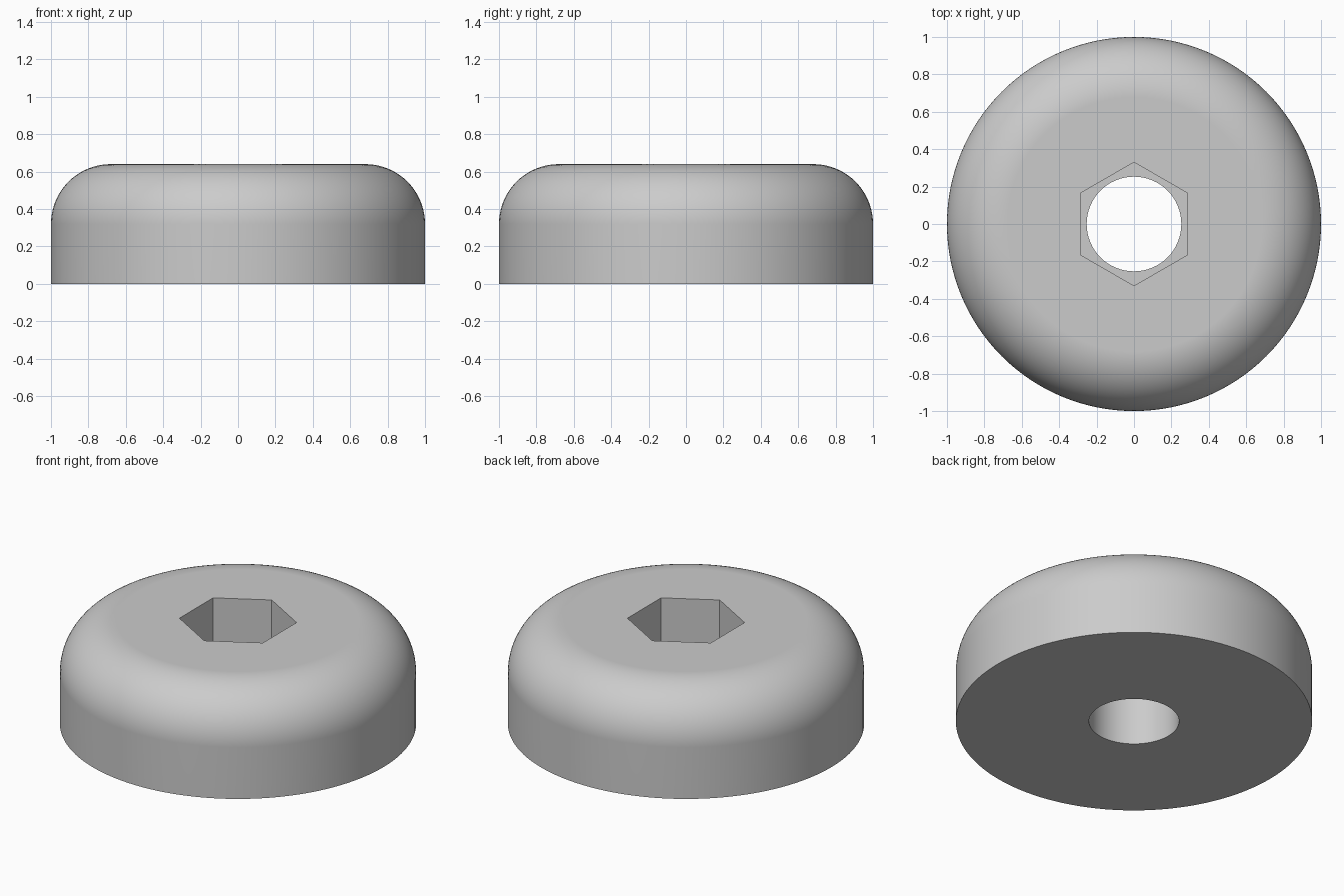
import bpy
import bmesh
from math import sin, cos, pi, radians

cube = bpy.data.objects.get("Cube")
if cube:
    bpy.data.objects.remove(cube)

RADIUS, HEIGHT, FILLET = 1.0, 0.64, 0.32
HOLE_RADIUS, HEX_RADIUS, HEX_DEPTH = 0.253, 0.33, 0.32

grey = bpy.data.materials.new("plain_grey")
colour = (0.6, 0.6, 0.6, 1)
grey.use_nodes = True
grey.diffuse_color = colour
grey.node_tree.nodes["Principled BSDF"].inputs["Base Color"].default_value = colour


def lathe(name, profile, steps):
    """Revolve an (r, z) profile about z and cap both ends."""
    bm = bmesh.new()
    rings = []
    for r, z in profile:
        angles = [2 * pi * i / steps + pi / 2 for i in range(steps)]
        rings.append([bm.verts.new((r * cos(a), r * sin(a), z)) for a in angles])
    for low, high in zip(rings, rings[1:]):
        for i in range(steps):
            j = (i + 1) % steps
            bm.faces.new((low[i], low[j], high[j], high[i]))
    bm.faces.new(rings[0][::-1])
    bm.faces.new(rings[-1])
    mesh = bpy.data.meshes.new(name)
    bm.to_mesh(mesh)
    bm.free()
    obj = bpy.data.objects.new(name, mesh)
    bpy.context.collection.objects.link(obj)
    return obj


# Round body with a quarter-circle shoulder
arc = [radians(90 * i / 20) for i in range(21)]
shoulder = [(RADIUS - FILLET + FILLET * cos(a), HEIGHT - FILLET + FILLET * sin(a)) for a in arc]
body = lathe("round_foot", [(RADIUS, 0)] + shoulder, 128)
body.data.materials.append(grey)

# Through hole and hexagonal pocket from the top
hole = lathe("hole_cutter", [(HOLE_RADIUS, -1), (HOLE_RADIUS, 1)], 64)
pocket = lathe("hex_cutter", [(HEX_RADIUS, HEIGHT - HEX_DEPTH), (HEX_RADIUS, 1)], 6)

bpy.ops.object.select_all(action="DESELECT")
bpy.context.view_layer.objects.active = body
body.select_set(True)
for cutter in (pocket, hole):
    cut = body.modifiers.new(cutter.name, "BOOLEAN")
    cut.operation = "DIFFERENCE"
    cut.solver = "EXACT"
    cut.object = cutter
    bpy.ops.object.modifier_apply(modifier=cut.name)
    bpy.data.objects.remove(cutter)

# Smooth curves, crisp edges, flat top
bpy.ops.object.shade_smooth_by_angle(angle=radians(30))
weighted = body.modifiers.new("flat_top_normals", "WEIGHTED_NORMAL")
weighted.keep_sharp = True
